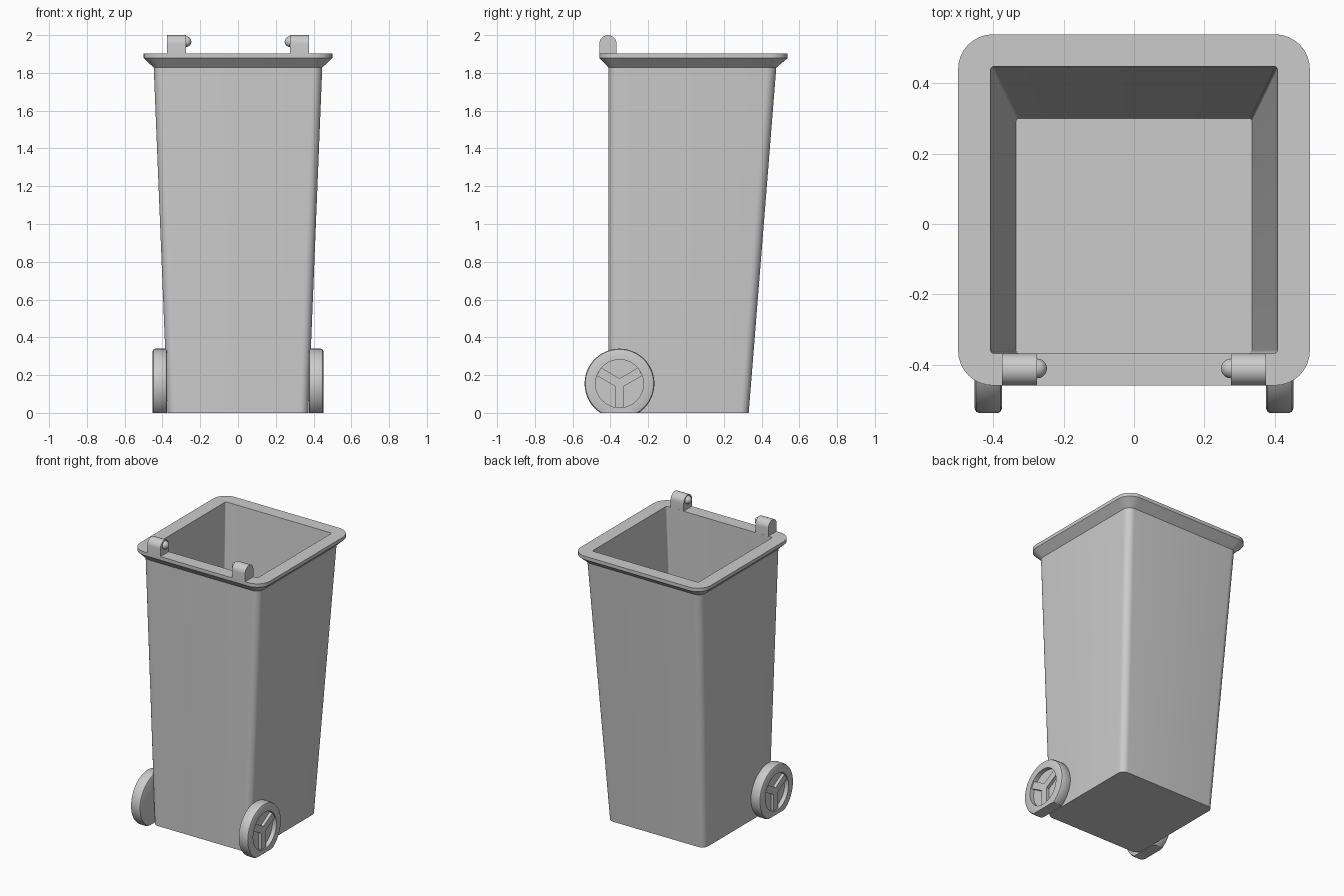
import bpy, bmesh, math
from mathutils import Vector

if "Cube" in bpy.data.objects:
    bpy.data.objects.remove(bpy.data.objects["Cube"])

grey = bpy.data.materials.new("grey plastic")
grey.diffuse_color = (0.6, 0.6, 0.6, 1)
grey.use_nodes = True
grey.node_tree.nodes["Principled BSDF"].inputs["Base Color"].default_value = grey.diffuse_color


def finish(bm, name):
    bmesh.ops.recalc_face_normals(bm, faces=bm.faces[:])
    me = bpy.data.meshes.new(name)
    bm.to_mesh(me)
    bm.free()
    me.materials.append(grey)
    ob = bpy.data.objects.new(name, me)
    bpy.context.collection.objects.link(ob)
    bpy.ops.object.select_all(action='DESELECT')
    ob.select_set(True)
    bpy.context.view_layer.objects.active = ob
    bpy.ops.object.shade_smooth_by_angle(angle=math.radians(25))
    return ob


def loft(bm, rings):
    """Skin closed rings of equal length and cap both ends."""
    loops = [[bm.verts.new(p) for p in ring] for ring in rings]
    n = len(loops[0])
    for a, b in zip(loops, loops[1:]):
        for i in range(n):
            j = (i + 1) % n
            bm.faces.new((a[i], a[j], b[j], b[i]))
    bm.faces.new(loops[0])
    bm.faces.new(loops[-1])


def rounded_rect(hx, y0, y1, r, z, seg=8):
    pts = []
    corners = ((hx - r, y1 - r), (r - hx, y1 - r), (r - hx, y0 + r), (hx - r, y0 + r))
    for k, (cx, cy) in enumerate(corners):
        for i in range(seg + 1):
            a = math.pi / 2 * (k + i / seg)
            pts.append((cx + r * math.cos(a), cy + r * math.sin(a), z))
    return pts


def circle_x(x, r, cy, cz, n=48):
    return [(x, cy + r * math.cos(2 * math.pi * i / n), cz + r * math.sin(2 * math.pi * i / n))
            for i in range(n)]


# Bin body: tapered shell, flared rim and open cavity
bm = bmesh.new()
loft(bm, [rounded_rect(*r) for r in (
    (0.372, -0.410, 0.332, 0.045, 0.0),
    (0.446, -0.410, 0.478, 0.050, 1.828),
    (0.499, -0.458, 0.538, 0.098, 1.878),
    (0.499, -0.458, 0.538, 0.098, 1.902),
    (0.407, -0.367, 0.447, 0.010, 1.902),
    (0.335, -0.368, 0.300, 0.010, 0.05))])
finish(bm, "bin_body")

WY, WZ = -0.352, 0.155
for side, s in (("left", -1), ("right", 1)):
    # Wheel: turned profile with recessed hub, flattened at the ground
    bm = bmesh.new()
    profile = ((0.375, 0.172), (0.379, 0.181), (0.388, 0.185), (0.437, 0.185),
               (0.448, 0.181), (0.452, 0.172), (0.452, 0.127), (0.422, 0.127))
    loft(bm, [circle_x(s * x, r, WY, WZ) for x, r in profile])
    bmesh.ops.bisect_plane(bm, geom=bm.verts[:] + bm.edges[:] + bm.faces[:],
                           plane_co=(0, 0, 0), plane_no=(0, 0, 1), clear_inner=True)
    bmesh.ops.holes_fill(bm, edges=[e for e in bm.edges if e.is_boundary], sides=0)
    finish(bm, side + "_wheel")

    # Three-armed spokes
    bm = bmesh.new()
    w, outline = 0.024, []
    for k in range(3):
        a = -math.pi / 2 + k * 2 * math.pi / 3
        d, t = Vector((math.cos(a), math.sin(a))), Vector((-math.sin(a), math.cos(a)))
        m = Vector((math.cos(a + math.pi / 3), math.sin(a + math.pi / 3)))
        outline += [d * 0.126 - t * w, d * 0.126 + t * w, m * (w / math.sin(math.pi / 3))]
    loft(bm, [[(s * x, WY + p.x, WZ + p.y) for p in outline] for x in (0.415, 0.443)])
    finish(bm, side + "_wheel_spokes")

    # Hinge lug with an arched top
    bm = bmesh.new()
    hy, hr, hz = -0.413, 0.0455, 1.9545
    arch = [(hy - hr, 1.895), (hy + hr, 1.895)]
    arch += [(hy + hr * math.cos(math.pi * i / 16), hz + hr * math.sin(math.pi * i / 16))
             for i in range(17)]
    loft(bm, [[(s * x, y, z) for y, z in arch] for x in (0.375, 0.275)])
    finish(bm, side + "_hinge_lug")

    # Domed hinge pin on the inner face
    bm = bmesh.new()
    dome = [(0.285, 0.028)] + [(0.275 - 0.028 * math.sin(a), 0.028 * math.cos(a))
                               for a in (math.radians(d) for d in (0, 18, 36, 54, 72, 86))]
    loft(bm, [circle_x(s * x, r, -0.41, 1.965, 24) for x, r in dome])
    finish(bm, side + "_hinge_pin")
